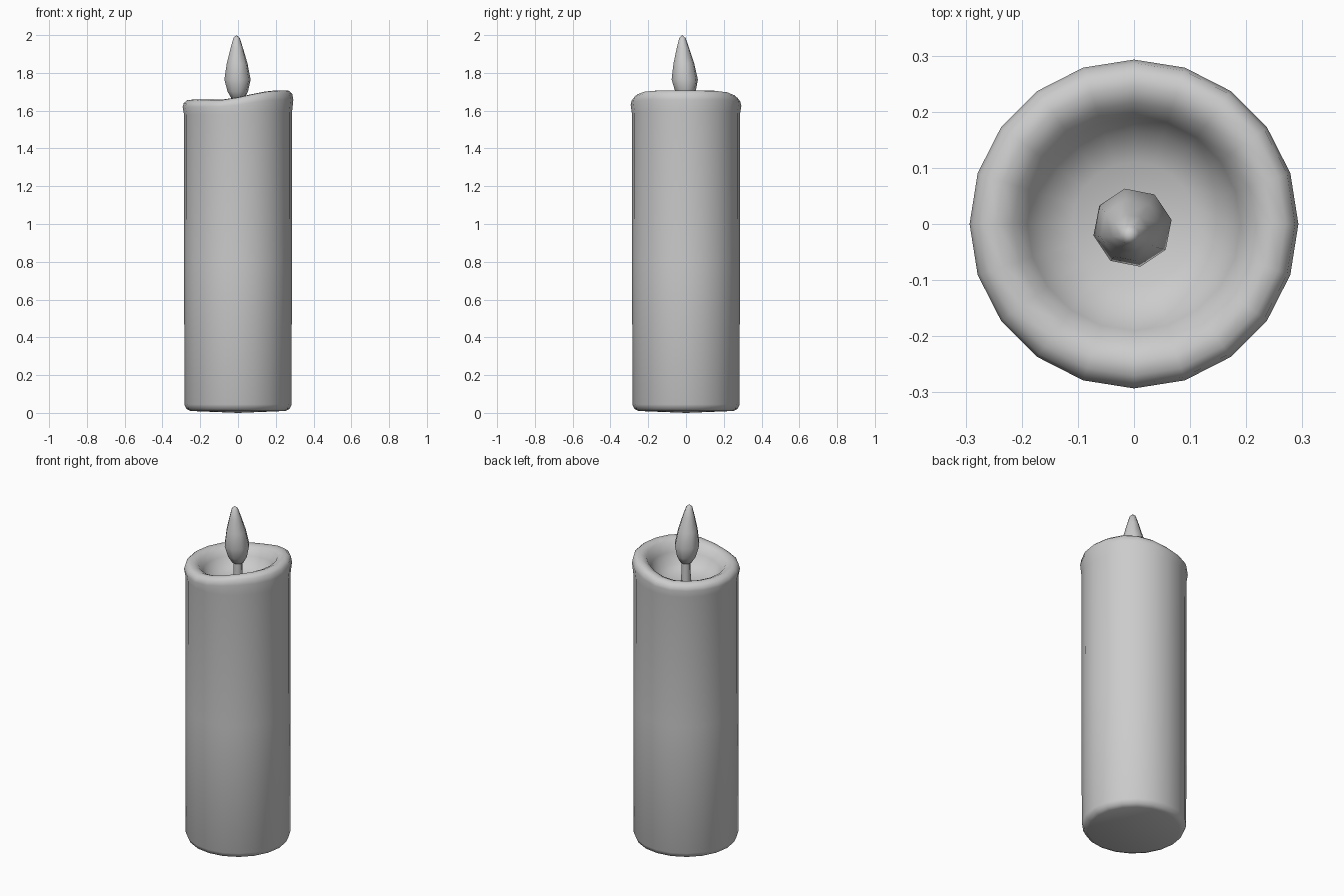
import bpy, bmesh, math
from mathutils import Vector

cube = bpy.data.objects.get("Cube")
if cube:
    bpy.data.objects.remove(cube)

grey = bpy.data.materials.new("plain grey")
grey.use_nodes = True
color = (0.6, 0.6, 0.6, 1)
grey.diffuse_color = color
grey.node_tree.nodes["Principled BSDF"].inputs["Base Color"].default_value = color


def lathe(name, profile, sides, shift=None, turn=0.0, angle=60):
    """Revolve (radius, height) rings; shift moves each finished point."""
    bm = bmesh.new()
    rings = []
    for r, z in profile:
        ring = []
        for i in range(1 if r == 0 else sides):
            a = turn + math.tau * i / sides
            p = Vector((r * math.cos(a), r * math.sin(a), z))
            ring.append(bm.verts.new(shift(p) if shift else p))
        rings.append(ring)
    for low, high in zip(rings, rings[1:]):
        for i in range(sides):
            j = (i + 1) % sides
            quad = [low[i % len(low)], low[j % len(low)],
                    high[j % len(high)], high[i % len(high)]]
            bm.faces.new(list(dict.fromkeys(quad)))
    bmesh.ops.recalc_face_normals(bm, faces=bm.faces)
    mesh = bpy.data.meshes.new(name)
    bm.to_mesh(mesh)
    bm.free()
    mesh.materials.append(grey)
    obj = bpy.data.objects.new(name, mesh)
    bpy.context.collection.objects.link(obj)
    bpy.ops.object.select_all(action='DESELECT')
    obj.select_set(True)
    bpy.context.view_layer.objects.active = obj
    bpy.ops.object.shade_smooth_by_angle(angle=math.radians(angle))
    return obj


def melt(p):
    """Raise the rim on the left side in a soft S-shaped step."""
    if p.z > 1.56:
        t = min(max((p.x - 0.05 * p.y + 0.1) / 0.33, 0), 1)
        weight = min((p.z - 1.56) / 0.08, 1)
        p.z += 0.05 * t * t * (3 - 2 * t) * weight
    return p


def lean(p):
    """Tilt the flame tip slightly forward."""
    t = (p.z - 1.65) / 0.35
    return p + Vector((-0.008 * t, -0.02 * t, 0))


# Wax body with rounded foot, melted rim and hollow pool
lathe("wax_body", [
    (0, 0), (0.25, 0.01), (0.273, 0.02), (0.284, 0.045), (0.285, 0.8),
    (0.286, 1.58), (0.293, 1.62), (0.287, 1.64), (0.27, 1.655),
    (0.245, 1.658), (0.215, 1.645), (0.19, 1.61), (0.165, 1.57),
    (0.11, 1.545), (0, 1.535)], 20, melt, math.pi / 2)

# Wick standing in the pool
lathe("wick", [(0, 1.52), (0.027, 1.52), (0.025, 1.68), (0, 1.68)], 8)

# Faceted teardrop flame
lathe("flame", [
    (0, 1.65), (0.032, 1.66), (0.055, 1.7), (0.071, 1.765),
    (0.056, 1.85), (0.034, 1.93), (0.017, 1.985), (0, 2.0)], 8, lean, 0.2)
